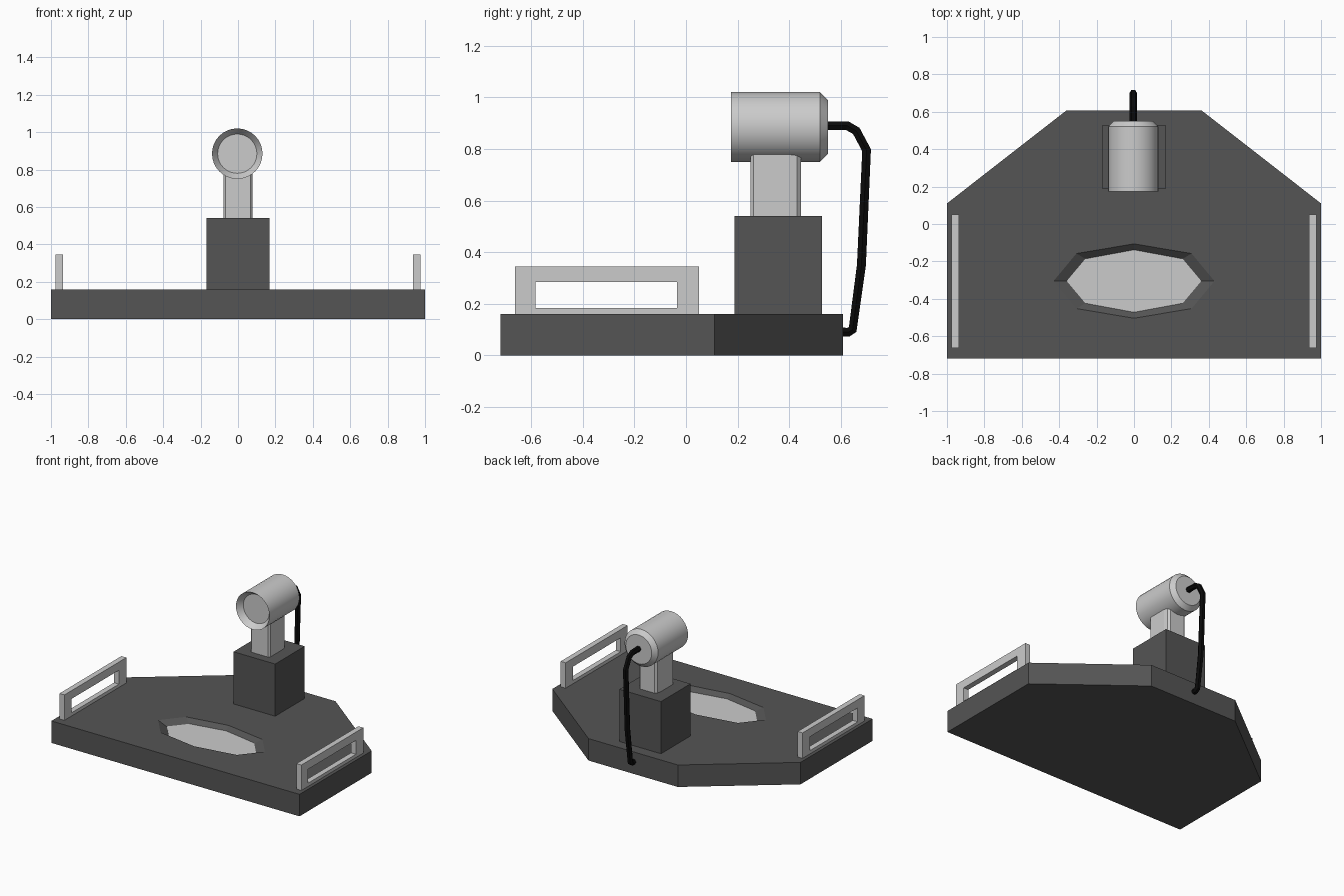
import bpy, bmesh, math

if "Cube" in bpy.data.objects:
    bpy.data.objects.remove(bpy.data.objects["Cube"])

def material(name, v):
    m = bpy.data.materials.new(name)
    m.diffuse_color = (v, v, v, 1)
    m.use_nodes = True
    m.node_tree.nodes["Principled BSDF"].inputs["Base Color"].default_value = m.diffuse_color
    return m

DARK = material("dark_grey", 0.09)
BLACK = material("black", 0.003)

def finish(name, bm, mat=None):
    bmesh.ops.recalc_face_normals(bm, faces=bm.faces)
    me = bpy.data.meshes.new(name)
    bm.to_mesh(me)
    bm.free()
    ob = bpy.data.objects.new(name, me)
    bpy.context.collection.objects.link(ob)
    if mat:
        me.materials.append(mat)
    return ob

def loop(bm, pts, z):
    return [bm.verts.new((x, y, z)) for x, y in pts]

def walls(bm, a, b):
    n = len(a)
    for i in range(n):
        j = (i + 1) % n
        bm.faces.new((a[i], a[j], b[j], b[i]))

def prism(name, pts, z0, z1, mat=None):
    bm = bmesh.new()
    a, b = loop(bm, pts, z0), loop(bm, pts, z1)
    walls(bm, a, b)
    bm.faces.new(a)
    bm.faces.new(b)
    return finish(name, bm, mat)

def mirrored(half):
    # right-hand points from front to back, mirrored across x = 0
    return half + [(-x, y) for x, y in reversed(half)]

def octagon(rx, ry, mx, my, cy=-0.305):
    return [(rx, cy), (mx, cy + my), (0, cy + ry), (-mx, cy + my),
            (-rx, cy), (-mx, cy - my), (0, cy - ry), (mx, cy - my)]

# base slab with a sloped recess in its top
outline = mirrored([(1, -0.72), (1, 0.11), (0.36, 0.608)])
inner = octagon(0.36, 0.167, 0.26, 0.119)
bm = bmesh.new()
low, top = loop(bm, outline, 0), loop(bm, outline, 0.16)
walls(bm, low, top)
bm.faces.new(low)
rim = loop(bm, octagon(0.43, 0.199, 0.308, 0.147), 0.16)
bottom = loop(bm, inner, 0.13)
walls(bm, rim, bottom)
bm.faces.new(bottom)
edges = [bm.edges.get((l[i - 1], l[i])) for l in (top, rim) for i in range(len(l))]
bmesh.ops.triangle_fill(bm, edges=edges, use_beauty=True, normal=(0, 0, 1))
finish("base", bm, DARK)

# light plate on the recess floor
prism("recess_plate", inner, 0.13, 0.133)

# pedestal block and rounded neck
prism("pedestal", mirrored([(0.168, 0.188), (0.168, 0.528)]), 0.16, 0.54, DARK)
prism("neck", mirrored([(0.068, 0.25), (0.078, 0.262), (0.078, 0.40),
                        (0.073, 0.43), (0.058, 0.445)]), 0.54, 0.79)

# side handles: rectangular frames
def frame(name, x0, x1):
    bm = bmesh.new()
    rings = []
    for x in (x0, x1):
        for y0, y1, z0, z1 in ((-0.663, 0.05, 0.16, 0.345), (-0.584, -0.035, 0.184, 0.285)):
            rings.append([bm.verts.new((x, y, z)) for y, z in
                          ((y0, z0), (y1, z0), (y1, z1), (y0, z1))])
    for a, b in ((0, 1), (1, 3), (3, 2), (2, 0)):
        walls(bm, rings[a], rings[b])
    finish(name, bm)

frame("handle_right", 0.935, 0.975)
frame("handle_left", -0.975, -0.935)

# lamp head: profile (radius, y) turned around the y axis
N, CX, CZ = 32, -0.004, 0.885
bm = bmesh.new()
rings = []
for r, y in [(0.105, 0.217), (0.135, 0.175), (0.135, 0.52), (0.105, 0.55)]:
    rings.append([bm.verts.new((CX + r * math.cos(2 * math.pi * i / N), y,
                                CZ + r * math.sin(2 * math.pi * i / N))) for i in range(N)])
for a, b in zip(rings, rings[1:]):
    walls(bm, a, b)
bm.faces.new(rings[0])
bm.faces.new(rings[-1])
head = finish("lamp_head", bm)
bpy.context.view_layer.objects.active = head
head.select_set(True)
bpy.ops.object.shade_smooth_by_angle(angle=math.radians(30))

# cable from the head down to the back of the base
path = [(0.54, 0.89), (0.625, 0.89), (0.66, 0.87), (0.70, 0.795),
        (0.68, 0.35), (0.646, 0.10), (0.63, 0.09), (0.60, 0.09)]
cu = bpy.data.curves.new("cable", 'CURVE')
cu.dimensions = '3D'
cu.bevel_depth = 0.02
cu.bevel_resolution = 1
cu.use_fill_caps = True
sp = cu.splines.new('POLY')
sp.points.add(len(path) - 1)
for p, (y, z) in zip(sp.points, path):
    p.co = (CX, y, z, 1)
sp.use_smooth = False
cu.materials.append(BLACK)
bpy.context.collection.objects.link(bpy.data.objects.new("cable", cu))
